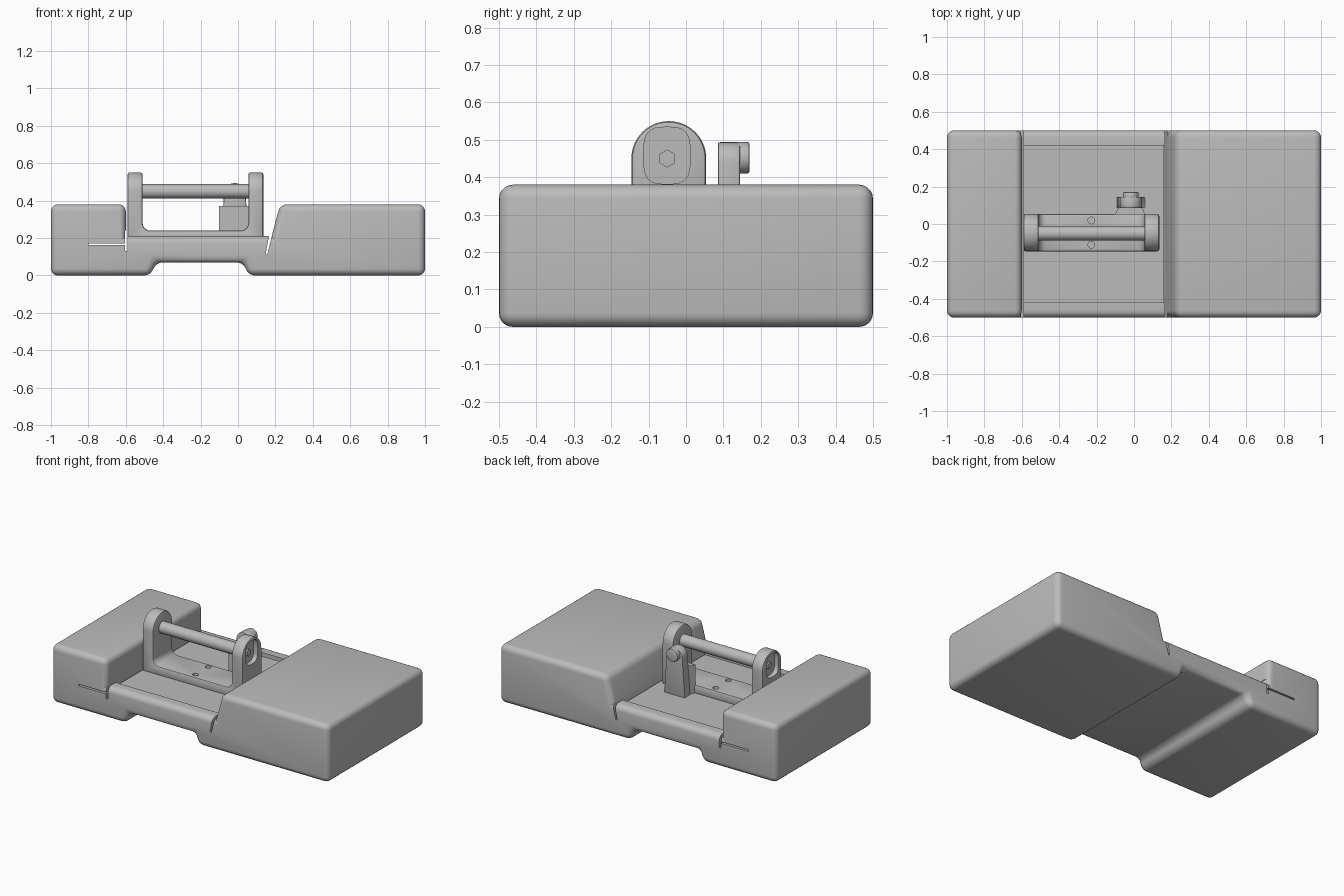
import bpy, bmesh
from math import sin, cos, pi, radians, copysign

cube = bpy.data.objects.get("Cube")
if cube:
    bpy.data.objects.remove(cube, do_unlink=True)

grey = bpy.data.materials.new("light_grey")
grey.use_nodes = True
COLOUR = (0.5, 0.5, 0.5, 1)
grey.diffuse_color = COLOUR
for node in grey.node_tree.nodes:
    if node.type == 'BSDF_PRINCIPLED':
        node.inputs["Base Color"].default_value = COLOUR
        node.inputs["Roughness"].default_value = 0.6


def prism(name, pts, axis, lo, hi, bevel=0, keep=None, segments=3):
    """Extrude a (y,z), (x,z) or (x,y) outline along X, Y or Z."""
    place = {'X': lambda a, b, t: (t, a, b),
             'Y': lambda a, b, t: (a, t, b),
             'Z': lambda a, b, t: (a, b, t)}[axis]
    bm = bmesh.new()
    rings = [[bm.verts.new(place(a, b, t)) for a, b in pts] for t in (lo, hi)]
    n = len(pts)
    for ring in rings:
        bm.faces.new(ring)
    for i in range(n):
        j = (i + 1) % n
        bm.faces.new((rings[0][i], rings[0][j], rings[1][j], rings[1][i]))
    bmesh.ops.recalc_face_normals(bm, faces=bm.faces[:])
    if bevel:
        edges = [e for e in bm.edges if keep is None or keep(e)]
        bmesh.ops.bevel(bm, geom=edges, offset=bevel, segments=segments,
                        profile=0.5, affect='EDGES', clamp_overlap=True)
        bmesh.ops.recalc_face_normals(bm, faces=bm.faces[:])
    mesh = bpy.data.meshes.new(name)
    bm.to_mesh(mesh)
    bm.free()
    mesh.materials.append(grey)
    ob = bpy.data.objects.new(name, mesh)
    bpy.context.collection.objects.link(ob)
    return ob


def rect(x0, x1, z0, z1):
    return [(x0, z0), (x1, z0), (x1, z1), (x0, z1)]


def arc(cx, cz, r, start=0, end=360, n=24):
    """Points on an arc; a full turn leaves out the repeated end point."""
    count = n if end - start == 360 else n + 1
    angles = [radians(start + (end - start) * i / n) for i in range(count)]
    return [(cx + r * cos(a), cz + r * sin(a)) for a in angles]


def apply_mod(ob, mod):
    bpy.context.view_layer.objects.active = ob
    bpy.ops.object.modifier_apply(modifier=mod.name)


def boolean(ob, cutter, operation='DIFFERENCE'):
    mod = ob.modifiers.new("cut", 'BOOLEAN')
    mod.operation, mod.solver, mod.object = operation, 'EXACT', cutter
    apply_mod(ob, mod)
    bpy.data.objects.remove(cutter, do_unlink=True)


# Body: one rounded profile with two raised blocks and an arched underside
FLOOR, LIP, TOP = 0.185, 0.21, 0.38
outline = [(-1, 0), (-0.465, 0), (-0.44, 0.07), (0.03, 0.07), (0.055, 0), (1, 0),
           (1, TOP), (0.225, TOP), (0.18, LIP), (-0.6, LIP), (-0.6, TOP), (-1, TOP)]


def is_outer(edge):
    return any(abs(v.co.z - LIP) > 0.001 for v in edge.verts) or \
        abs(edge.verts[0].co.y - edge.verts[1].co.y) < 0.001


body = prism("body", outline, 'Y', -0.5, 0.5, 0.038, is_outer, 5)

# Sunken floor and the slits beside the two blocks
boolean(body, prism("floor_cut", rect(-0.598, 0.17, FLOOR, 0.3), 'Y', -0.42, 0.42))
boolean(body, prism("left_slit", rect(-0.603, -0.59, 0.13, 0.24), 'Y', -0.6, 0.6))
boolean(body, prism("left_slot", rect(-0.8, -0.595, 0.162, 0.172), 'Y', -0.6, 0.6))
boolean(body, prism("right_slit", [(0.148, 0.115), (0.156, 0.11), (0.185, 0.225),
                                   (0.168, 0.225)], 'Y', -0.6, 0.6))

# Bracket: filleted U shape trimmed to round-topped posts
X0, X1, WALL, BASE = -0.59, 0.135, 0.08, 0.24
AY, AZ, AR = -0.046, 0.45, 0.1
IN0, IN1, FIL = X0 + WALL, X1 - WALL, 0.04
u_shape = [(X0, 0.18), (X1, 0.18), (X1, 0.6), (IN1, 0.6)]
u_shape += arc(IN1 - FIL, BASE + FIL, FIL, 360, 270, 6)
u_shape += arc(IN0 + FIL, BASE + FIL, FIL, 270, 180, 6)
u_shape += [(IN0, 0.6), (X0, 0.6)]
bracket = prism("bracket", u_shape, 'Y', -0.3, 0.2)
arch = [(AY - AR, 0.1), (AY + AR, 0.1)] + arc(AY, AZ, AR, 0, 180, 28)
boolean(bracket, prism("arch_trim", arch, 'X', -0.8, 0.3), 'INTERSECT')
soft = bracket.modifiers.new("soft_edges", 'BEVEL')
soft.width, soft.segments, soft.limit_method = 0.01, 2, 'ANGLE'
soft.angle_limit = radians(40)
apply_mod(bracket, soft)

# Rounded pockets in the outer post faces, and screw holes in the base
pocket = []
for i in range(32):
    c, s = cos(2 * pi * i / 32), sin(2 * pi * i / 32)
    pocket.append((AY - 0.005 + 0.062 * copysign(abs(c) ** 0.6, c),
                   0.458 + 0.076 * copysign(abs(s) ** 0.6, s)))
for lo, hi in ((X0 - 0.05, X0 + 0.03), (X1 - 0.03, X1 + 0.05)):
    boolean(bracket, prism("pocket_cut", pocket, 'X', lo, hi))
for y in (0.019, -0.111):
    boolean(bracket, prism("screw_cut", arc(-0.228, y, 0.018), 'Z', 0.21, 0.3))

# Cross rod with hexagonal ends
prism("cross_rod", arc(AY - 0.004, AZ, 0.038, n=32), 'X', X0 + 0.04, X1 - 0.04)
for name, lo, hi in (("right_hex_end", X0 + 0.02, X0 + 0.05),
                     ("left_hex_end", X1 - 0.05, X1 - 0.02)):
    prism(name, arc(AY - 0.004, AZ, 0.024, 90, 450, 6), 'X', lo, hi)

# Latch arm behind the left post, with its neck and round knob
KX = -0.017
arm = [(KX - 0.075, 0.18), (KX + 0.075, 0.18), (KX + 0.058, 0.43)]
arm += arc(KX, 0.436, 0.058, 10, 170, 14) + [(KX - 0.058, 0.43)]
prism("latch_arm", arm, 'Y', 0.085, 0.145, 0.006, segments=2)
prism("latch_neck", [(KX - 0.085, 0.05), (KX + 0.075, 0.05), (KX + 0.06, 0.1),
                     (KX - 0.06, 0.1)], 'Z', 0.18, 0.37)
prism("latch_knob", arc(KX, 0.452, 0.042, n=28), 'Y', 0.13, 0.17, 0.006,
      lambda e: abs(e.verts[0].co.y - e.verts[1].co.y) < 0.001, 2)

# Smooth curved surfaces while keeping crisp edges
for ob in bpy.context.scene.objects:
    ob.select_set(ob.type == 'MESH')
bpy.context.view_layer.objects.active = body
bpy.ops.object.shade_smooth_by_angle(angle=radians(32))
